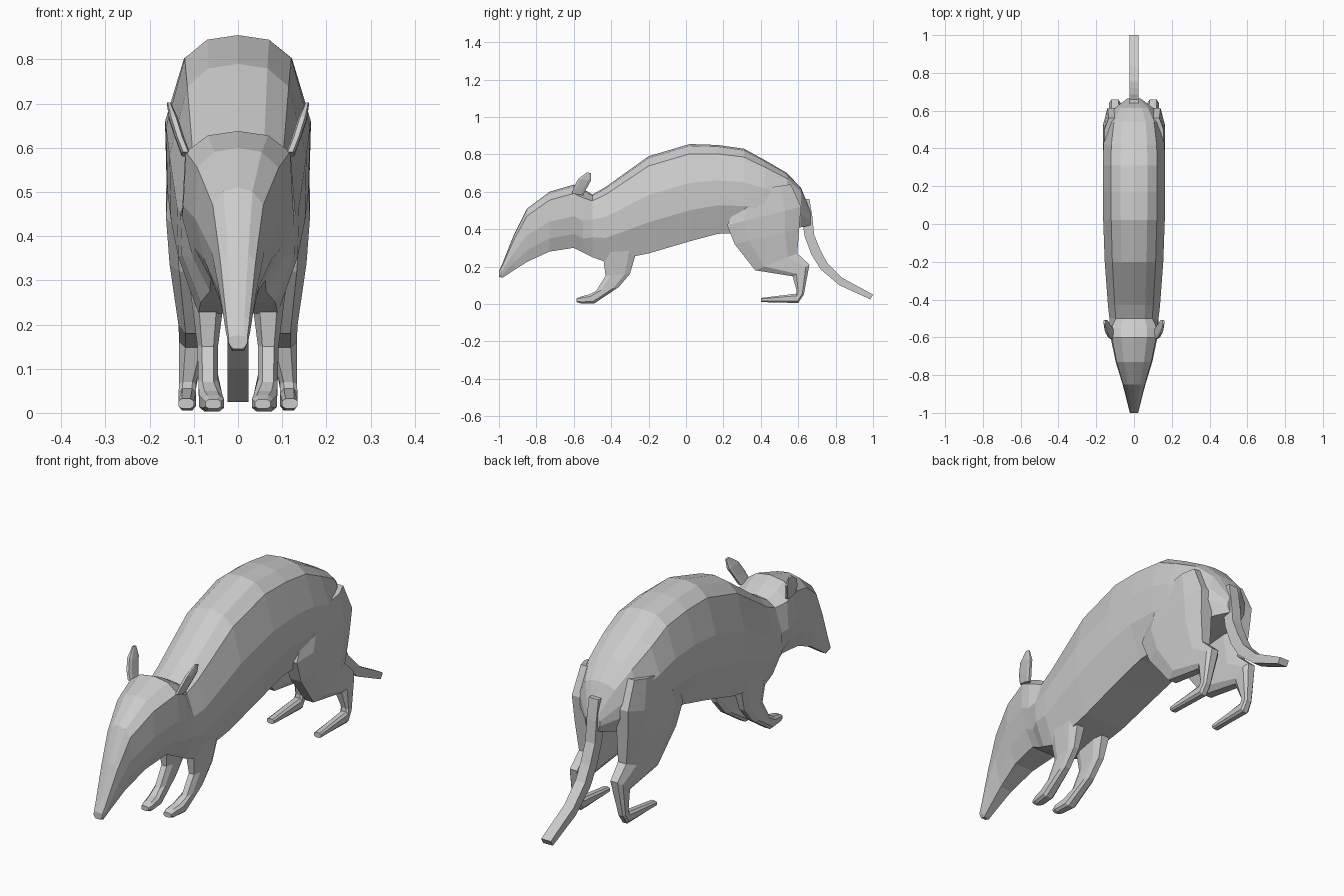
import bpy, bmesh
from mathutils import Vector

cube = bpy.data.objects.get("Cube")
if cube:
    bpy.data.objects.remove(cube, do_unlink=True)

hide = bpy.data.materials.new("grey_hide")
hide.use_nodes = True
GREY = (0.6, 0.6, 0.6, 1)
hide.diffuse_color = GREY
hide.node_tree.nodes["Principled BSDF"].inputs["Base Color"].default_value = GREY


def loft(name, rings):
    """Skin a list of equal-length closed rings and cap both ends."""
    bm = bmesh.new()
    loops = [[bm.verts.new(p) for p in ring] for ring in rings]
    n = len(loops[0])
    for a, b in zip(loops, loops[1:]):
        for i in range(n):
            j = (i + 1) % n
            bm.faces.new((a[i], a[j], b[j], b[i]))
    bm.faces.new(loops[0])
    bm.faces.new(loops[-1])
    bmesh.ops.recalc_face_normals(bm, faces=bm.faces)
    mesh = bpy.data.meshes.new(name)
    bm.to_mesh(mesh)
    bm.free()
    mesh.materials.append(hide)
    obj = bpy.data.objects.new(name, mesh)
    bpy.context.collection.objects.link(obj)
    return obj


def body_ring(section, profile):
    """Symmetric ring from (y, top, bottom, half width) and a half profile."""
    y, top, low, w = section
    half = [(w * fx, y, low + (top - low) * fz) for fx, fz in profile]
    return half + [(-x, y, z) for x, y, z in half[-2:0:-1]]


def limb_ring(x0, x1, front, back, cut=0.22):
    """Chamfered box ring between a front and a back point in the side plane."""
    f, b = Vector((0, *front)), Vector((0, *back))
    ring = []
    for u, v in ((cut, 0), (1 - cut, 0), (1, cut), (1, 1 - cut),
                 (1 - cut, 1), (cut, 1), (0, 1 - cut), (0, cut)):
        p = f.lerp(b, v)
        ring.append((x0 + (x1 - x0) * u, p.y, p.z))
    return ring


def pair(name, rings):
    """Build a part on both sides."""
    for side, s in (("left", 1), ("right", -1)):
        loft(f"{side}_{name}", [[(s * x, y, z) for x, y, z in r] for r in rings])


# Body with head and long snout
head_profile = [(0, 1), (.55, .97), (.95, .86), (1, .5), (.8, .22), (.5, 0), (0, 0)]
trunk_profile = [(0, 1), (.43, .98), (.74, .9), (1, .6), (.98, .32), (.65, 0), (0, 0)]
head = [(-1, .175, .145, .022), (-.98, .22, .14, .027), (-.92, .37, .18, .042),
        (-.85, .51, .225, .06), (-.73, .6, .28, .097), (-.6, .638, .3, .124),
        (-.55, .615, .275, .127)]
trunk = [(-.5, .585, .25, .13), (-.43, .625, .225, .138), (-.2, .79, .27, .155),
         (.02, .855, .335, .163), (.17, .85, .375, .165), (.31, .83, .38, .165),
         (.42, .77, .39, .162), (.54, .7, .4, .143), (.615, .62, .41, .1),
         (.665, .5, .42, .035)]
loft("body", [body_ring(s, head_profile) for s in head]
     + [body_ring(s, trunk_profile) for s in trunk])

# Hind legs: thigh, hock and long foot
pair("hind_leg", [limb_ring(*r) for r in (
    (.06, .155, (.3, .6), (.56, .64)),
    (.06, .163, (.22, .42), (.615, .52)),
    (.055, .155, (.26, .32), (.605, .4)),
    (.06, .135, (.37, .18), (.595, .27)),
    (.07, .133, (.57, .148), (.66, .21)),
    (.095, .133, (.592, .07), (.63, .05)),
    (.095, .135, (.59, .055), (.6, .005)),
    (.1, .135, (.4, .032), (.4, .01)))])

# Front legs: shoulder, forearm and paw
pair("front_leg", [limb_ring(*r) for r in (
    (.03, .115, (-.45, .33), (-.25, .34)),
    (.035, .102, (-.44, .225), (-.275, .245)),
    (.045, .092, (-.43, .15), (-.3, .16)),
    (.045, .09, (-.48, .07), (-.36, .09)),
    (.035, .088, (-.52, .05), (-.49, .003)),
    (.032, .08, (-.56, .04), (-.56, .003)),
    (.038, .074, (-.585, .03), (-.585, .01)))])

# Pointed upright ears
pair("ear", [limb_ring(*r) for r in (
    (.108, .128, (-.61, .59), (-.55, .58)),
    (.122, .142, (-.6, .625), (-.53, .62)),
    (.136, .156, (-.575, .67), (-.508, .66)),
    (.152, .161, (-.53, .703), (-.508, .7)))])

# Square-sided hanging tail
tail_path = [((.59, .56), (.66, .56)), ((.62, .45), (.675, .47)),
             ((.635, .36), (.685, .37)), ((.665, .265), (.73, .25)),
             ((.715, .185), (.8, .165)), ((.82, .1), (.835, .14)),
             ((.985, .025), (1, .05))]
tail_path[3:5] = [((.67, .265), (.72, .285)), ((.72, .185), (.755, .22))]
loft("tail", [[(-.024, *a), (.024, *a), (.024, *b), (-.024, *b)] for a, b in tail_path])
